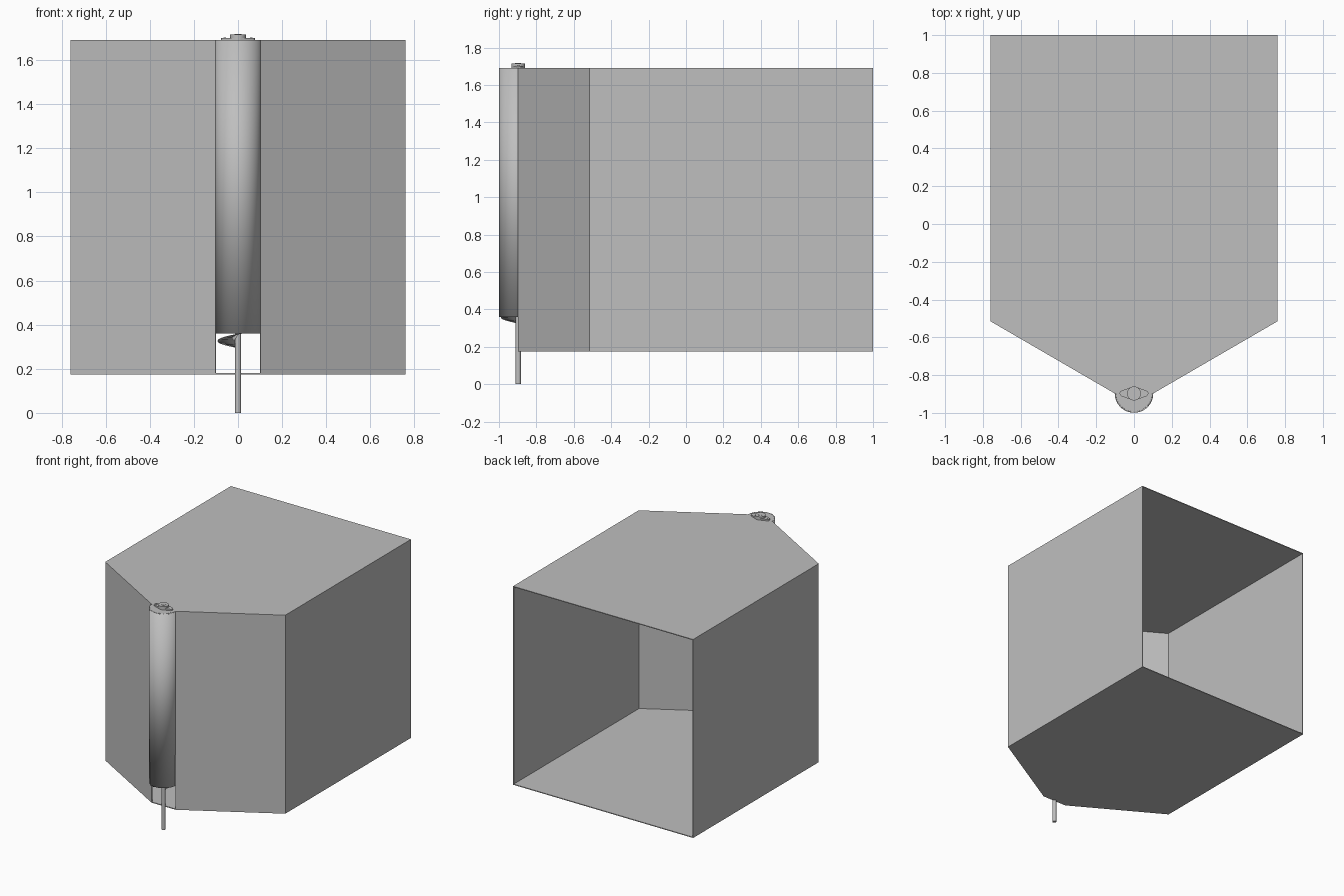
import bpy, bmesh, math
from math import cos, sin, pi

if "Cube" in bpy.data.objects:
    bpy.data.objects.remove(bpy.data.objects["Cube"])

grey = bpy.data.materials.new("light grey metal")
grey.use_nodes = True
colour = (0.52, 0.52, 0.52, 1)
grey.diffuse_color = colour
grey.node_tree.nodes["Principled BSDF"].inputs["Base Color"].default_value = colour

HALF, BACK, SHOULDER = 0.76, 1.0, -0.515     # housing plan
AXIS, RADIUS = -0.897, 0.102                 # screw axis and tube radius
BOTTOM, TOP, TUBE_END = 0.175, 1.69, 0.36
WALL = 0.006


def finish(name, bm, smooth=False):
    mesh = bpy.data.meshes.new(name)
    bm.to_mesh(mesh)
    bm.free()
    obj = bpy.data.objects.new(name, mesh)
    bpy.context.collection.objects.link(obj)
    mesh.materials.append(grey)
    if smooth:
        bpy.ops.object.select_all(action='DESELECT')
        obj.select_set(True)
        bpy.context.view_layer.objects.active = obj
        bpy.ops.object.shade_smooth_by_angle(angle=math.radians(35))
    return obj


def thicken(obj, amount, offset):
    mod = obj.modifiers.new("thickness", 'SOLIDIFY')
    mod.thickness, mod.offset, mod.use_even_offset = amount, offset, True


def strip(name, lower, upper, smooth=False):
    """Ribbon of quads between two rows of points."""
    bm = bmesh.new()
    a = [bm.verts.new(p) for p in lower]
    b = [bm.verts.new(p) for p in upper]
    for i in range(len(a) - 1):
        bm.faces.new((a[i], a[i + 1], b[i + 1], b[i]))
    return finish(name, bm, smooth)


def wall(name, path, z0, z1, smooth=False):
    obj = strip(name, [(x, y, z0) for x, y in path], [(x, y, z1) for x, y in path], smooth)
    thicken(obj, WALL, 1)


def prism(name, outline, z0, z1, smooth=False):
    bm = bmesh.new()
    face = bm.faces.new([bm.verts.new((x, y, z0)) for x, y in outline])
    ext = bmesh.ops.extrude_face_region(bm, geom=[face])
    top = [v for v in ext["geom"] if isinstance(v, bmesh.types.BMVert)]
    bmesh.ops.translate(bm, verts=top, vec=(0, 0, z1 - z0))
    bmesh.ops.recalc_face_normals(bm, faces=bm.faces)
    return finish(name, bm, smooth)


def arc(r, start, end, n, cx=0):
    return [(cx + r * cos(start + (end - start) * i / n),
             AXIS + r * sin(start + (end - start) * i / n)) for i in range(n + 1)]


def disc(name, r, z0, z1, cx=0, n=32):
    return prism(name, arc(r, 0, 2 * pi, n, cx)[:-1], z0, z1, True)


# Housing: side walls with slanted front panels, open at the back
side = [(HALF, BACK), (HALF, SHOULDER), (RADIUS, AXIS)]
other = [(-x, y) for x, y in reversed(side)]
wall("left_wall", side, BOTTOM, TOP)
wall("right_wall", other, BOTTOM, TOP)

# Rounded screw tube at the nose, cut short above the floor
nose = arc(RADIUS, 0, -pi, 32)
wall("screw_tube", nose, TUBE_END, TOP, True)

# Floor and roof plates
prism("floor_plate", side + other, BOTTOM, BOTTOM + WALL)
prism("roof_plate", side + nose[1:-1] + other, TOP - WALL, TOP)

# Screw shaft and helical blade
disc("screw_shaft", 0.014, 0, TOP + 0.02)
START, PITCH, STEPS = 0.295, 0.125, 360
turns = (TOP - 0.03 - START) / PITCH


def helix(r):
    rows = []
    for i in range(STEPS + 1):
        t = turns * i / STEPS
        a = pi / 2 + 2 * pi * t
        rows.append((r * cos(a), AXIS + r * sin(a), START + PITCH * t))
    return rows


blade = strip("screw_blade", helix(0.092), helix(0.012), True)
thicken(blade, 0.004, 0)

# Bearing on the roof: diamond flange with rounded ends, hub and bolts
flange = (arc(0.016, -pi / 3, pi / 3, 8, 0.06) + arc(0.037, pi / 3, 2 * pi / 3, 8)
          + arc(0.016, 2 * pi / 3, 4 * pi / 3, 8, -0.06) + arc(0.037, 4 * pi / 3, 5 * pi / 3, 8))
prism("bearing_flange", flange, TOP, TOP + 0.011, True)
disc("bearing_hub", 0.037, TOP, TOP + 0.025)
disc("bearing_collar", 0.016, TOP, TOP + 0.027)
for label, x in (("left", 0.06), ("right", -0.06)):
    disc(label + "_bolt", 0.006, TOP, TOP + 0.013, x, 12)
